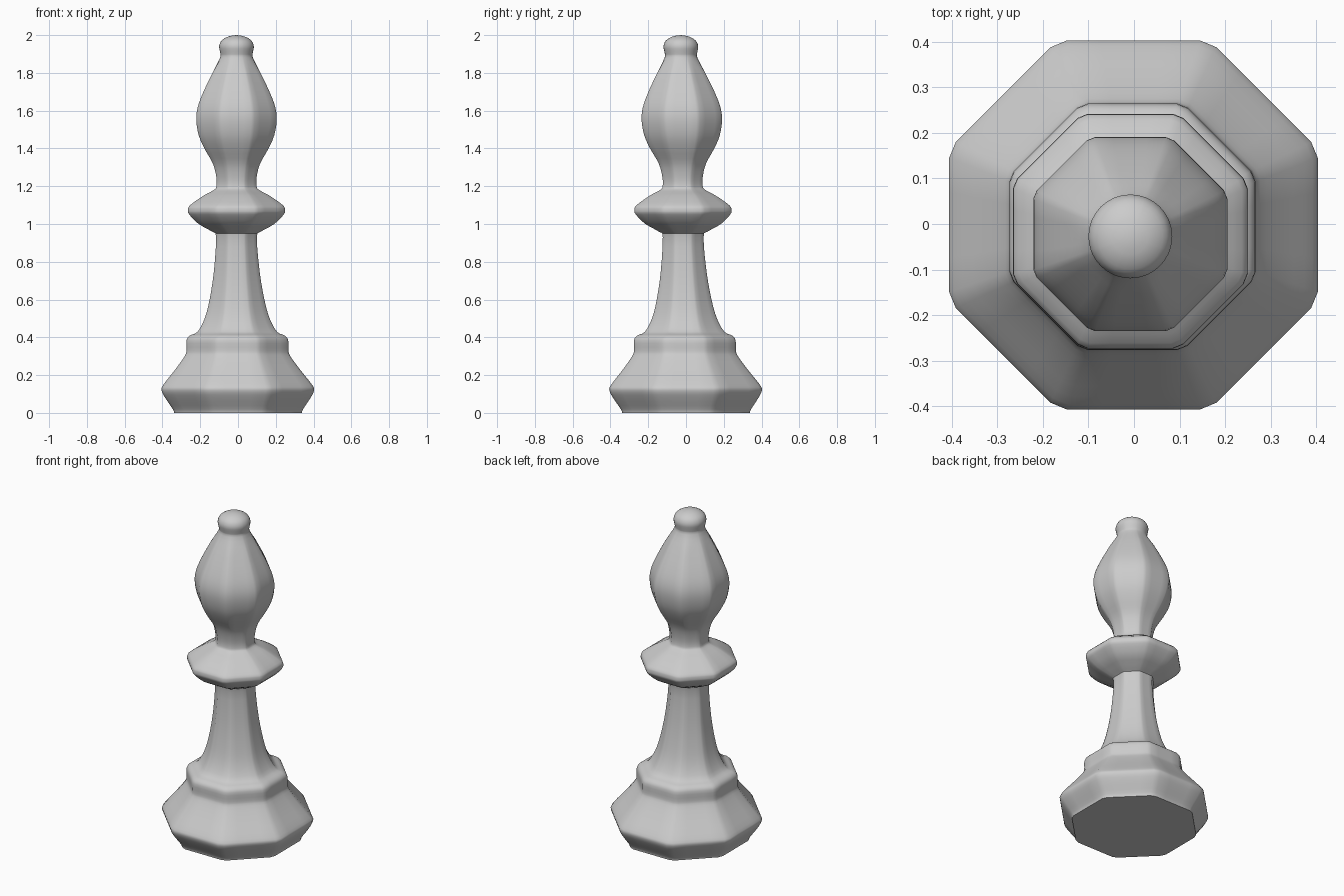
import bpy, bmesh, math

if "Cube" in bpy.data.objects:
    bpy.data.objects.remove(bpy.data.objects["Cube"])

# Profile as (height, half width across flats), bottom to top
BASE = [(0, .338), (.02, .345), (.08, .385), (.12, .404), (.15, .393), (.23, .33),
        (.30, .28), (.33, .27), (.385, .269), (.41, .25), (.43, .21)]
STEM = [(.5, .172), (.6, .145), (.75, .121), (.93, .108)]
COLLAR = [(.96, .13), (1.0, .2), (1.05, .25), (1.075, .257), (1.1, .245),
          (1.15, .175), (1.18, .12), (1.2, .106)]
HEAD = [(1.25, .107), (1.32, .125), (1.4, .17), (1.47, .2), (1.55, .213), (1.62, .205),
        (1.7, .175), (1.8, .127), (1.88, .087)]
KNOB = [(1.905, .086), (1.94, .092), (1.97, .08), (1.99, .05), (1.998, .02)]
PROFILE = BASE + STEM + COLLAR + HEAD + KNOB

SIDES = 8
STEPS = (-20, -10, 0, 10, 20)   # angles across one flat, gap leaves a soft corner


def smooth_profile(pts, n=3):
    """Catmull-Rom through the profile points."""
    out = []
    for i in range(len(pts) - 1):
        p0, p1, p2, p3 = (pts[max(0, min(len(pts) - 1, i + k))] for k in (-1, 0, 1, 2))
        for j in range(n):
            t = j / n
            out.append(tuple(.5 * (2 * b + (c - a) * t + (2 * a - 5 * b + 4 * c - d) * t * t
                             + (3 * b - a - 3 * c + d) * t ** 3)
                             for a, b, c, d in zip(p0, p1, p2, p3)))
    return out + [pts[-1]]


def ring(bm, z, a):
    """Soft-cornered octagon, turning round at the knob, leaning slightly as it rises."""
    rnd = min(1, max(0, (z - 1.8) / .1))
    cx, cy = -.008 * min(1, z / .9), -.015 * min(1, z / .9) - .013 * max(0, min(1, z - 1))
    verts = []
    for s in range(SIDES):
        for d in STEPS:
            t = math.radians(s * 360 / SIDES + d)
            r = a * (1 - rnd) / math.cos(math.radians(d)) + a * rnd
            verts.append(bm.verts.new((cx + r * math.cos(t), cy + r * math.sin(t), z)))
    return verts


# One continuous turned body: base, stem, collar, head and knob
bm = bmesh.new()
rings = [ring(bm, z, a) for z, a in smooth_profile(PROFILE)]
for lo, hi in zip(rings, rings[1:]):
    n = len(lo)
    for i in range(n):
        bm.faces.new((lo[i], lo[(i + 1) % n], hi[(i + 1) % n], hi[i]))
bm.faces.new(rings[0][::-1])
top = bm.verts.new((-.008, -.028, 2))
for i in range(n):
    bm.faces.new((rings[-1][i], rings[-1][(i + 1) % n], top))
bmesh.ops.recalc_face_normals(bm, faces=bm.faces)
mesh = bpy.data.meshes.new("chess_piece")
bm.to_mesh(mesh)
bm.free()
piece = bpy.data.objects.new("chess_piece", mesh)
bpy.context.collection.objects.link(piece)
bpy.context.view_layer.objects.active = piece
piece.select_set(True)
bpy.ops.object.shade_smooth_by_angle(angle=math.radians(35))
